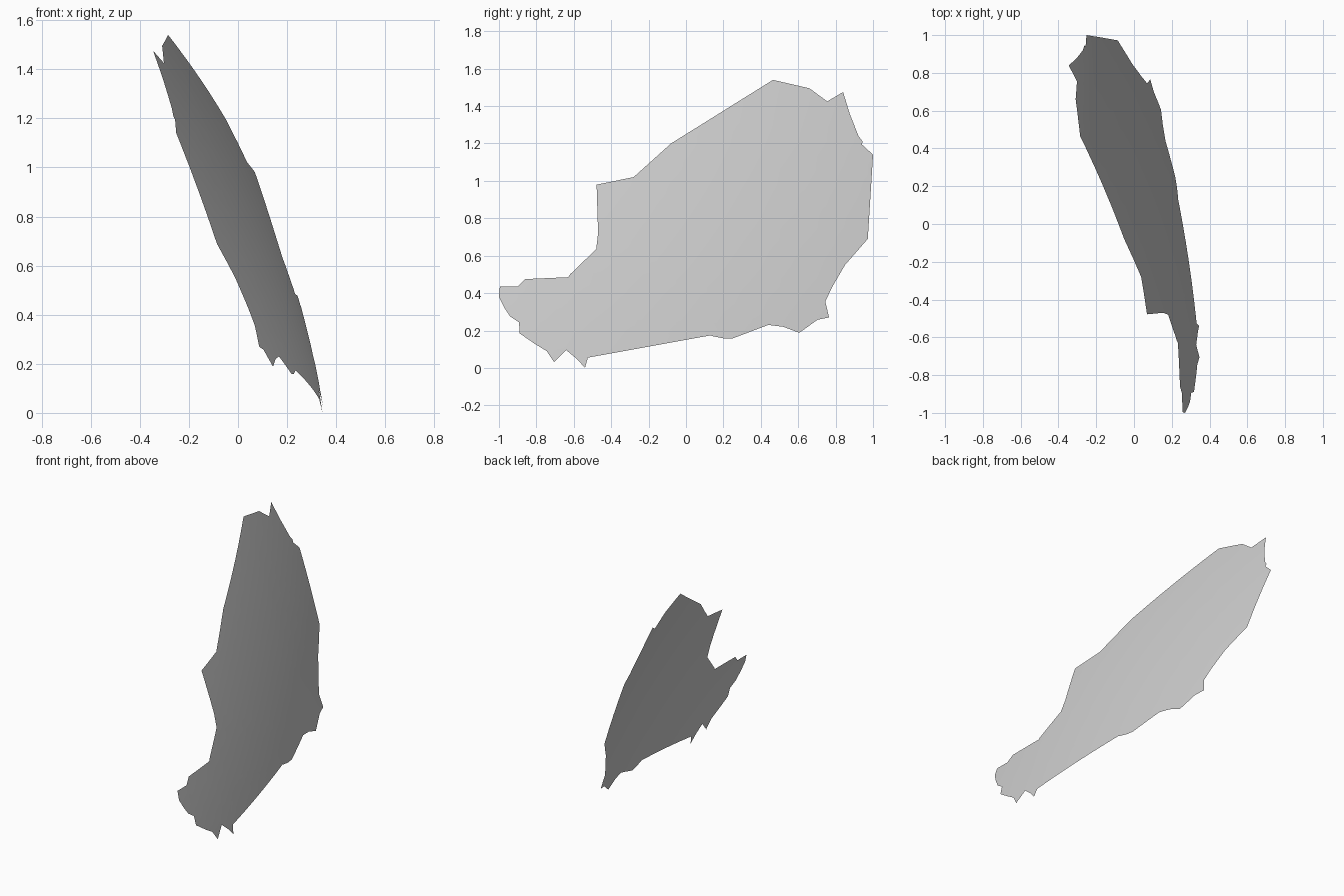
import bpy, bmesh, math
from mathutils import Vector

if "Cube" in bpy.data.objects:
    bpy.data.objects.remove(bpy.data.objects["Cube"])

# Curved sheet: a flat map outline laid onto a large globe
RADIUS = 7.84
CENTRE = Vector((-7.318, -1.02, -1.59))
STEP = 0.1

# Outline as (y, z), clockwise seen from +x
north = [(-1, .38), (-.995, .435), (-.9, .435), (-.86, .475), (-.63, .485), (-.62, .5),
         (-.565, .49), (-.52, .535), (-.48, .635), (-.47, .72), (-.478, .98),
         (-.28, 1.02), (-.08, 1.2), (.465, 1.54)]
east = [(.66, 1.495), (.755, 1.425), (.84, 1.475), (.875, 1.36), (.885, 1.29),
        (.945, 1.21), (.94, 1.195), (1, 1.14), (.975, 1.09), (.972, .69),
        (.85, .55), (.78, .43), (.745, .355), (.765, .27)]
south = [(.72, .27), (.63, .205), (.605, .188), (.52, .22), (.44, .23), (.35, .22),
         (.29, .195), (.25, .158), (.2, .158), (.14, .17), (.03, .225), (0, .225),
         (-.085, .178), (-.11, .19), (-.155, .24), (-.2, .27), (-.3, .295),
         (-.34, .275), (-.41, .28), (-.45, .265), (-.475, .235)]
west = [(-.485, .17), (-.54, .11), (-.54, 0), (-.58, .045), (-.64, .095),
        (-.7, .075), (-.705, .03), (-.745, .09), (-.725, .12), (-.76, .125),
        (-.81, .13), (-.89, .185), (-.89, .225), (-.865, .225), (-.94, .275),
        (-.97, .32)]
outline = (north + east + south + west)[::-1]

# Flat outline face
bm = bmesh.new()
bm.faces.new([bm.verts.new((0, y, z)) for y, z in outline])
bmesh.ops.triangulate(bm, faces=bm.faces[:])


# Grid cuts so the sheet can bend
def cut(axis, start, end):
    for i in range(1, round((end - start) / STEP)):
        pos = axis * (start + i * STEP + 0.003)
        bmesh.ops.bisect_plane(bm, geom=bm.verts[:] + bm.edges[:] + bm.faces[:],
                               plane_co=pos, plane_no=axis, dist=1e-5)


cut(Vector((0, 1, 0)), -1.0, 1.0)
cut(Vector((0, 0, 1)), 0.0, 1.6)

# Lay the sheet onto the globe
for v in bm.verts:
    dy, dz = v.co.y - CENTRE.y, v.co.z - CENTRE.z
    v.co.x = CENTRE.x + math.sqrt(RADIUS ** 2 - dy * dy - dz * dz)
bmesh.ops.triangulate(bm, faces=[f for f in bm.faces if len(f.verts) > 4])
bm.normal_update()
for f in bm.faces:
    if f.normal.x < 0:
        f.normal_flip()
    f.smooth = True

mesh = bpy.data.meshes.new("curved_map_region")
bm.to_mesh(mesh)
bm.free()
bpy.context.collection.objects.link(bpy.data.objects.new("curved_map_region", mesh))
